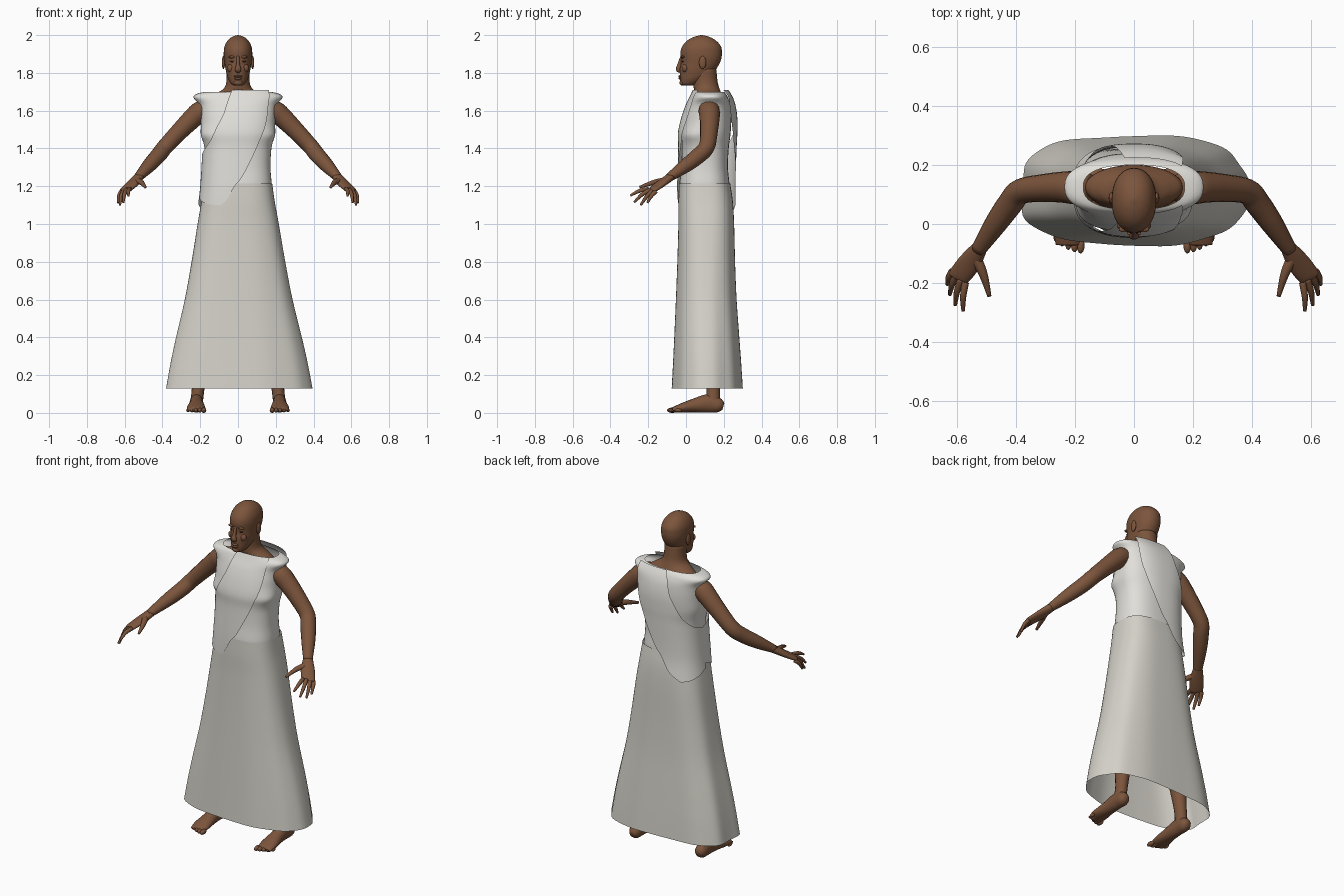
import bpy, bmesh
from math import sin, cos, pi, asin, copysign
from mathutils import Vector, Matrix

cube = bpy.data.objects.get("Cube")
if cube:
    bpy.data.objects.remove(cube, do_unlink=True)


def material(name, rgb):
    m = bpy.data.materials.new(name)
    m.use_nodes = True
    m.diffuse_color = (*rgb, 1)
    m.node_tree.nodes["Principled BSDF"].inputs["Base Color"].default_value = (*rgb, 1)
    return m


SKIN = material("brown skin", (0.2, 0.09, 0.045))
DARK = material("dark eyes", (0.05, 0.022, 0.014))
CLOTH = material("white cloth", (0.75, 0.74, 0.70))
SKIRT = material("ivory cloth", (0.66, 0.64, 0.58))


def finish(name, bm, mat):
    bmesh.ops.recalc_face_normals(bm, faces=bm.faces)
    mesh = bpy.data.meshes.new(name)
    bm.to_mesh(mesh)
    bm.free()
    mesh.materials.append(mat)
    mesh.shade_smooth()
    ob = bpy.data.objects.new(name, mesh)
    bpy.context.collection.objects.link(ob)
    return ob


def dense(keys, steps=5):
    """Smooth curve through key tuples."""
    out = []
    for i in range(len(keys) - 1):
        a, b, c, d = (keys[min(max(i + j, 0), len(keys) - 1)] for j in (-1, 0, 1, 2))
        for s in range(steps):
            t = s / steps
            out.append(tuple(q + t * (r - p) / 2 + t * t * (p - 2.5 * q + 2 * r - w / 2)
                             + t ** 3 * (1.5 * (q - r) + (w - p) / 2)
                             for p, q, r, w in zip(a, b, c, d)))
    return out + [tuple(keys[-1])]


def at(keys, z):
    """Values of a key list at height z, which rises along the list."""
    for a, b in zip(keys, keys[1:]):
        if z <= b[0]:
            t = max(0, (z - a[0]) / (b[0] - a[0]))
            return [p + t * (q - p) for p, q in zip(a, b)]
    return list(keys[-1])


def loft(name, rows, mat, closed=True, caps=True):
    bm = bmesh.new()
    vs = [[bm.verts.new(p) for p in row] for row in rows]
    n = len(rows[0])
    for a, b in zip(vs, vs[1:]):
        for i in range(n if closed else n - 1):
            j = (i + 1) % n
            bm.faces.new((a[i], a[j], b[j], b[i]))
    if closed and caps:
        bm.faces.new(vs[0])
        bm.faces.new(vs[-1])
    return finish(name, bm, mat)


def body_point(key, t, power=2.3, swell=1.0):
    """Point at angle t (0 is the front) on a rounded ring (z, half width, front, back)."""
    z, rx, front, back = key
    x, y = (copysign(abs(f(t)) ** (2 / power), f(t)) for f in (sin, cos))
    return (rx * swell * x, (front + back) / 2 - (back - front) / 2 * swell * y, z)


def body(name, keys, mat, power=2.3, n=48, caps=True, fold=None):
    rows = [[body_point(k, 2 * pi * i / n, power, fold(2 * pi * i / n, k[0]) if fold else 1)
             for i in range(n)] for k in dense(keys)]
    return loft(name, rows, mat, caps=caps)


def limb(name, keys, mat, side=1, ref=(0, 0, 1), n=16):
    """Tube along (x, y, z, half width, half height) keys, mirrored by side."""
    pts = dense(keys)
    rows = []
    for i, k in enumerate(pts):
        t = Vector(pts[min(i + 1, len(pts) - 1)][:3]) - Vector(pts[max(i - 1, 0)][:3])
        a = t.cross(Vector(ref)).normalized()
        b = a.cross(t).normalized()
        row = [Vector(k[:3]) + a * k[3] * cos(2 * pi * j / n) + b * k[4] * sin(2 * pi * j / n)
               for j in range(n)]
        rows.append([(p.x * side, p.y, p.z) for p in row])
    return loft(name, rows, mat)


def ball(name, pos, size, mat):
    bm = bmesh.new()
    bmesh.ops.create_uvsphere(bm, u_segments=20, v_segments=12, radius=1,
                              matrix=Matrix.Translation(pos) @ Matrix.Diagonal((*size, 1)))
    return finish(name, bm, mat)


# Head, neck and upper chest
body("head", [(1.732, .02, -.012, .03), (1.742, .036, -.027, .06), (1.765, .05, -.031, .10),
              (1.79, .059, -.032, .14), (1.82, .066, -.032, .16), (1.85, .071, -.026, .178),
              (1.88, .075, -.027, .188), (1.91, .0755, -.029, .19), (1.94, .071, -.02, .185),
              (1.97, .056, .005, .16), (1.99, .033, .04, .125), (2.0, .004, .078, .088)],
     SKIN, power=2.15)
body("neck", [(1.58, .16, .04, .2), (1.65, .165, .05, .2), (1.685, .125, .05, .19),
              (1.715, .078, .042, .178), (1.75, .062, .038, .168), (1.82, .06, .035, .16)], SKIN, power=2)

# Face
limb("nose", [(0, -.022, 1.887, .008, .008), (0, -.034, 1.845, .01, .011),
              (0, -.041, 1.817, .017, .012), (0, -.028, 1.804, .012, .005)], SKIN, ref=(0, 1, 0))
ball("upper_lip", (0, -.032, 1.782), (.024, .009, .006), SKIN)
ball("lower_lip", (0, -.031, 1.771), (.021, .009, .007), SKIN)
ball("chin", (0, -.02, 1.748), (.024, .015, .015), SKIN)

# Skirt with soft folds that grow towards the hem
body("skirt", [(.13, .385, -.072, .30), (.26, .362, -.066, .292), (.4, .332, -.06, .282),
               (.6, .285, -.052, .268), (.8, .248, -.045, .26), (1.0, .215, -.04, .255),
               (1.12, .194, -.04, .248), (1.215, .181, -.037, .234)],
     SKIRT, power=2.8, n=96, caps=False,
     fold=lambda t, z: 1 + .016 * (1.2 - z) * (sin(5 * t + .6) + .6 * sin(9 * t)))

# Sleeveless top, open at the neck
def bust(t, z):
    rise = max(0, 1 - abs(z - 1.47) / .08)
    return 1 + .05 * rise * rise * max(0, cos(t)) * sin(t) ** 2 * 4


body("bodice", [(1.18, .172, -.03, .225), (1.21, .178, -.035, .23), (1.30, .172, -.025, .222),
                (1.40, .177, -.022, .226), (1.48, .195, -.024, .236), (1.56, .198, -.01, .24),
                (1.63, .206, .012, .235), (1.67, .236, .03, .222), (1.69, .215, .04, .21),
                (1.70, .172, .05, .20)], CLOTH, power=2.5, caps=False, fold=bust)

# Diagonal drape from the left shoulder to the right hip, front and back
DRAPE = dense([(1.07, .216, -.045, .272), (1.2, .2, -.047, .262), (1.4, .19, -.041, .268),
               (1.48, .206, -.043, .272), (1.56, .21, -.026, .272), (1.63, .215, -.002, .262),
               (1.675, .235, .02, .246), (1.71, .2, .036, .225)])
UPPER = [(1.36, -.2), (1.45, -.13), (1.58, -.06), (1.71, -.02)]
LOWER = dense([(1.07, -.12), (1.12, -.05), (1.2, -.01), (1.3, .035), (1.44, .1), (1.55, .14), (1.71, .155)])


def drape(name, back):
    rows, rn, cn = [], 44, 24
    for r in range(rn + 1):
        v = r / rn
        z = 1.71 - v * (.64 if back else .61)
        rx = at(DRAPE, z)[1]
        lo = -pi / 2 if z <= 1.36 else asin(max(-1, min(1, at(UPPER, z)[1] / rx)))
        hi = asin(max(-1, min(1, at(LOWER, z)[1] / rx)))
        row = []
        for c in range(cn + 1):
            u = c / cn
            t = lo + (hi - lo) * u
            key = at(DRAPE, z + .05 * v ** 6 * (1 - u) ** 2)
            row.append(body_point(key, pi - t if back else t, 2.5))
        rows.append(row)
    return loft(name, rows, CLOTH, closed=False)


drape("front_drape", False)
drape("back_drape", True)

# Knuckle and tip of each finger
FINGERS = {"index": ((.572, -.198, 1.185), (.58, -.295, 1.15)),
           "middle": ((.588, -.188, 1.182), (.607, -.275, 1.115)),
           "ring": ((.604, -.175, 1.177), (.625, -.24, 1.1)),
           "little": ((.617, -.16, 1.172), (.634, -.205, 1.112))}

for label, s in (("left", 1), ("right", -1)):
    # Face sides
    ball(label + "_eye", (s * .03, -.016, 1.86), (.013, .006, .004), DARK)
    ball(label + "_brow", (s * .031, -.017, 1.884), (.021, .011, .007), SKIN)
    ball(label + "_cheek", (s * .038, -.005, 1.825), (.02, .016, .022), SKIN)
    ball(label + "_ear", (s * .077, .088, 1.855), (.009, .019, .034), SKIN)

    # Arm and hand
    limb(label + "_arm", [(.15, .12, 1.625, .05, .045), (.2, .123, 1.595, .056, .055),
                          (.24, .125, 1.56, .053, .053), (.31, .122, 1.49, .047, .047),
                          (.385, .11, 1.41, .043, .043), (.42, .07, 1.365, .043, .042),
                          (.47, 0, 1.31, .038, .037), (.53, -.09, 1.245, .025, .022)], SKIN, s)
    limb(label + "_palm", [(.522, -.078, 1.252, .026, .022), (.557, -.13, 1.215, .038, .019),
                           (.592, -.175, 1.183, .037, .014), (.6, -.187, 1.176, .03, .008)], SKIN, s)
    for finger, (knuckle, tip) in FINGERS.items():
        mid = (Vector(knuckle) + Vector(tip)) / 2 + Vector((.004, 0, .008))
        limb(f"{label}_{finger}_finger", [(*knuckle, .012, .012), (*mid, .0105, .0105),
                                          (*tip, .006, .006)], SKIN, s, n=10)
    limb(label + "_thumb", [(.54, -.11, 1.23, .02, .018), (.512, -.17, 1.22, .015, .014),
                            (.491, -.245, 1.195, .007, .007)], SKIN, s, n=10)

    # Leg, foot and toes
    limb(label + "_leg", [(.12, .11, 1.0, .075, .08), (.16, .11, .6, .056, .06),
                          (.19, .135, .35, .05, .055), (.21, .145, .14, .034, .036),
                          (.22, .14, .05, .034, .04)], SKIN, s, ref=(0, 1, 0))
    limb(label + "_foot", [(.22, .198, .034, .018, .018), (.22, .175, .04, .034, .038),
                           (.22, .12, .05, .036, .049), (.22, .05, .04, .04, .038),
                           (.222, -.02, .027, .049, .025), (.222, -.07, .016, .044, .013)], SKIN, s)
    for i in range(5):
        ball(f"{label}_toe_{i + 1}", (s * (.181 + .021 * i), -.073 + .002 * i * i, .014),
             (.013 - .001 * i, .027 - .002 * i, .014 - .001 * i), SKIN)
